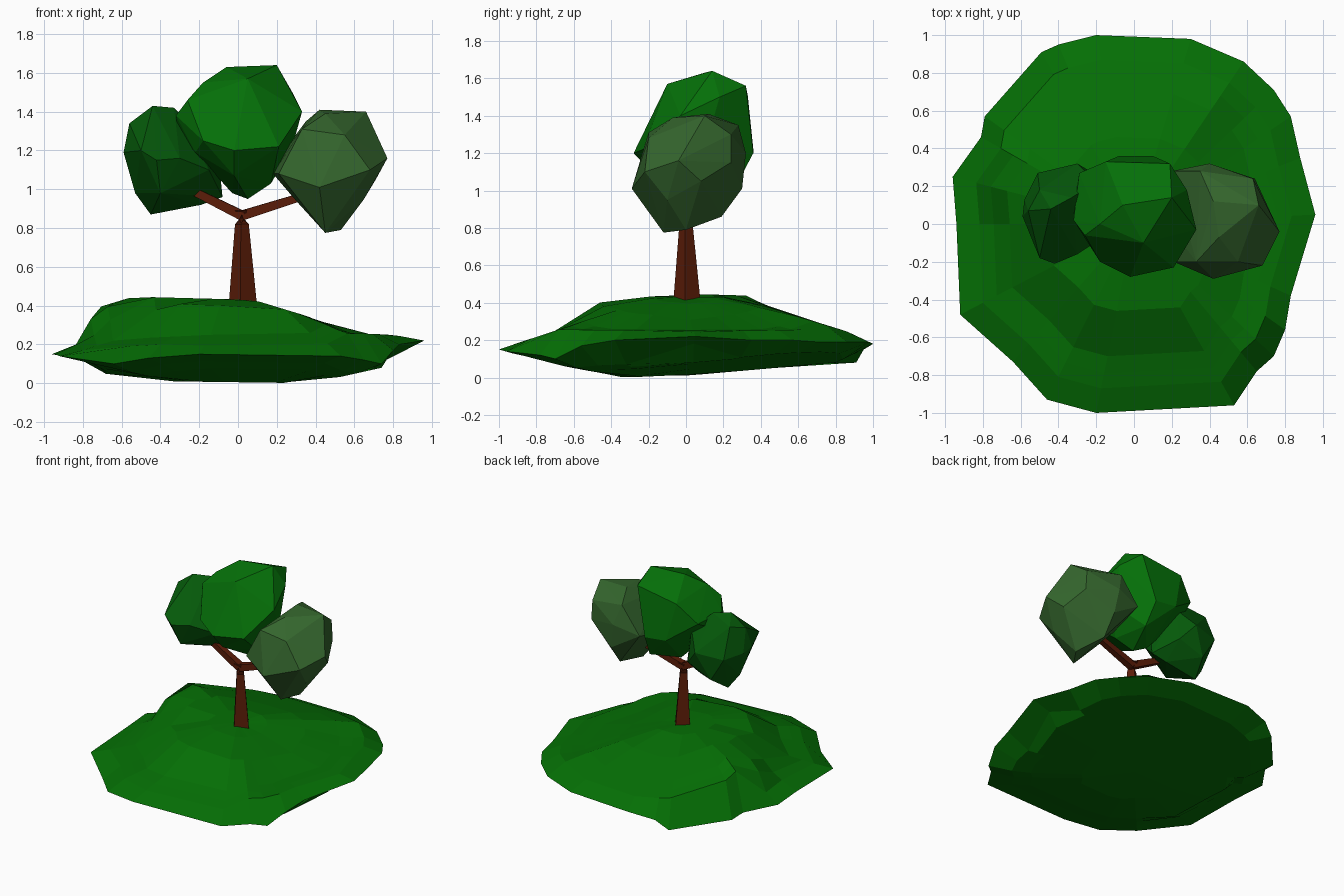
import bpy, bmesh, math
from mathutils import Vector

cube = bpy.data.objects.get("Cube")
if cube:
    bpy.data.objects.remove(cube, do_unlink=True)


def make_material(name, rgb):
    mat = bpy.data.materials.new(name)
    mat.use_nodes = True
    color = (*rgb, 1)
    mat.diffuse_color = color
    mat.node_tree.nodes["Principled BSDF"].inputs["Base Color"].default_value = color
    return mat


def add_object(name, bm, mat):
    bmesh.ops.recalc_face_normals(bm, faces=bm.faces)
    mesh = bpy.data.meshes.new(name)
    bm.to_mesh(mesh)
    bm.free()
    mesh.materials.append(mat)
    obj = bpy.data.objects.new(name, mesh)
    bpy.context.collection.objects.link(obj)


def interpolate(profile, value):
    """Height of a polyline profile at the given position."""
    for (a, za), (b, zb) in zip(profile, profile[1:]):
        if value <= b:
            t = max(0, (value - a) / (b - a))
            return za + t * (zb - za)
    return profile[-1][1]


def bridge(bm, ring_a, ring_b):
    count = len(ring_a)
    for i in range(count):
        j = (i + 1) % count
        bm.faces.new((ring_a[i], ring_a[j], ring_b[j], ring_b[i]))


def fan(bm, ring, tip):
    for i, vert in enumerate(ring):
        bm.faces.new((vert, ring[(i + 1) % len(ring)], tip))


def make_hull(name, points, mat):
    """Faceted foliage clump stretched around its corner points."""
    bm = bmesh.new()
    for point in points:
        bm.verts.new(point)
    bmesh.ops.convex_hull(bm, input=bm.verts)
    loose = [v for v in bm.verts if not v.link_faces]
    bmesh.ops.delete(bm, geom=loose, context='VERTS')
    add_object(name, bm, mat)


def make_limb(name, path, radii, mat, sides=4, twist=36):
    """Tapered limb with flat sides that follows a path."""
    bm = bmesh.new()
    rings = []
    for i, point in enumerate(path):
        before, after = path[max(i - 1, 0)], path[min(i + 1, len(path) - 1)]
        turn = (Vector(after) - Vector(before)).to_track_quat('Z', 'Y')
        ring = []
        for k in range(sides):
            angle = math.tau * k / sides + math.radians(twist)
            offset = Vector((math.cos(angle), math.sin(angle), 0)) * radii[i]
            ring.append(bm.verts.new(Vector(point) + turn @ offset))
        rings.append(ring)
    for ring_a, ring_b in zip(rings, rings[1:]):
        bridge(bm, ring_a, ring_b)
    bm.faces.new(rings[0])
    bm.faces.new(rings[-1])
    add_object(name, bm, mat)


grass = make_material("grass green", (.0015, .16, .0015))
leaf = make_material("leaf green", (.0015, .16, .0025))
dark_leaf = make_material("dark leaf green", (.0015, .1, .003))
pale_leaf = make_material("pale leaf green", (.034, .13, .026))
bark = make_material("brown bark", (.105, .012, .0025))

# Mound: uneven rim, with rings following the slopes above and below it
rim = [
    (.96, .05, .22), (.88, .35, .2), (.83, .57, .2), (.74, .71, .19),
    (.58, .86, .19), (.3, .98, .19), (-.2, 1, .18), (-.4, .95, .15),
    (-.49, .91, .08), (-.79, .57, .11), (-.81, .46, .13), (-.96, .25, .15),
    (-.94, 0, .15), (-.92, -.48, .14), (-.64, -.73, .1), (-.46, -.93, .13),
    (-.2, -1, .15), (.53, -.96, .14), (.65, -.78, .12), (.74, -.7, .1),
    (.8, -.56, .17), (.83, -.38, .2),
]
top_x = [(-.96, .15), (-.81, .21), (-.76, .33), (-.67, .45),
         (.08, .43), (.36, .345), (.55, .26), (.8, .25), (.96, .22)]
top_y = [(-1, .16), (-.85, .2), (-.67, .26), (-.47, .4), (-.05, .45),
         (.3, .45), (.43, .38), (.85, .25), (1, .19)]
top_corner = [(-1, .14), (-.72, .22), (-.6, .25), (-.55, .32), (-.38, .45)]
base_x = [(-.96, .15), (-.73, .11), (-.69, .05), (-.33, .01),
          (.38, 0), (.74, .08), (.8, .18), (.96, .22)]
base_y = [(-1, .16), (-.65, .06), (-.33, 0), (0, .01), (.92, .09), (1, .19)]


def top_height(x, y):
    corner = interpolate(top_corner, .82 * x + .57 * y)
    return min(interpolate(top_x, x), interpolate(top_y, y), corner)


def base_height(x, y):
    back_slope = .015 + .14 * (.57 * x + .82 * y)
    return max(interpolate(base_x, x), interpolate(base_y, y), back_slope)


bm = bmesh.new()
rim_ring = [bm.verts.new(p) for p in rim]
for height, scales in ((top_height, (.87, .79, .7, .46, .2)),
                       (base_height, (.84, .77, .71, .36))):
    last = rim_ring
    for s in scales:
        ring = [bm.verts.new((x * s, y * s, height(x * s, y * s))) for x, y, z in rim]
        bridge(bm, last, ring)
        last = ring
    fan(bm, last, bm.verts.new((0, 0, height(0, 0))))
add_object("grassy_mound", bm, grass)

# Trunk and forked branches
make_limb("trunk", [(.025, .005, .4), (.02, 0, .82), (.02, 0, .89)], [.074, .036, .044], bark)
for name, tip in (("right_branch", (-.25, .02, 1)), ("left_branch", (.34, .02, .965))):
    make_limb(name, [(.02, 0, .865), tip], [.036, .028], bark, twist=45)

# Foliage clumps
make_hull("middle_foliage", [
    (-.06, .1, 1.63), (.2, .14, 1.64), (.19, .32, 1.56), (-.15, .33, 1.51),
    (-.18, 0, 1.55), (-.26, -.06, 1.46), (-.32, .02, 1.38), (-.31, .14, 1.3),
    (-.29, .27, 1.37), (-.08, .36, 1.22), (.1, .36, 1.2), (.33, -.03, 1.4),
    (.28, .18, 1.5), (.21, -.23, 1.22), (-.02, -.28, 1.2), (-.18, -.2, 1.25),
    (.05, -.1, 1.57), (.28, .1, 1.22), (.17, 0, 1.03), (.05, .05, .95),
    (-.03, .1, .98), (-.22, -.05, 1.19), (.12, .27, 1.03), (-.02, -.16, 1.07)], leaf)

make_hull("right_foliage", [
    (-.44, .08, 1.43), (-.33, .14, 1.42), (-.5, .18, 1.37), (-.56, .07, 1.34),
    (-.59, .04, 1.19), (-.58, .13, 1.17), (-.51, .27, 1.15), (-.3, .32, 1.17),
    (-.2, .22, 1.3), (-.5, -.18, 1.2), (-.42, -.21, 1.15), (-.3, -.16, 1.16),
    (-.15, -.06, 1.1), (-.09, .08, 1.06), (-.08, .1, .96), (-.19, .12, .92),
    (-.45, .13, .87), (-.53, .1, .98), (-.4, .27, .97), (-.2, .26, 1.05),
    (-.4, -.13, .98)], dark_leaf)

make_hull("left_foliage", [
    (.42, .12, 1.41), (.66, .1, 1.4), (.63, .24, 1.3), (.35, .28, 1.35),
    (.45, -.07, 1.39), (.33, -.2, 1.31), (.55, -.2, 1.28), (.68, -.22, 1.1),
    (.42, -.29, 1.01), (.77, -.04, 1.16), (.71, .08, 1.05), (.64, .24, 1.15),
    (.4, .32, 1.2), (.43, .3, 1.01), (.2, .28, 1.15), (.18, 0, 1.08),
    (.21, -.2, 1.08), (.53, 0, .79), (.45, -.12, .775), (.43, .19, .86),
    (.3, -.05, .94), (.65, -.1, .95)], pale_leaf)
